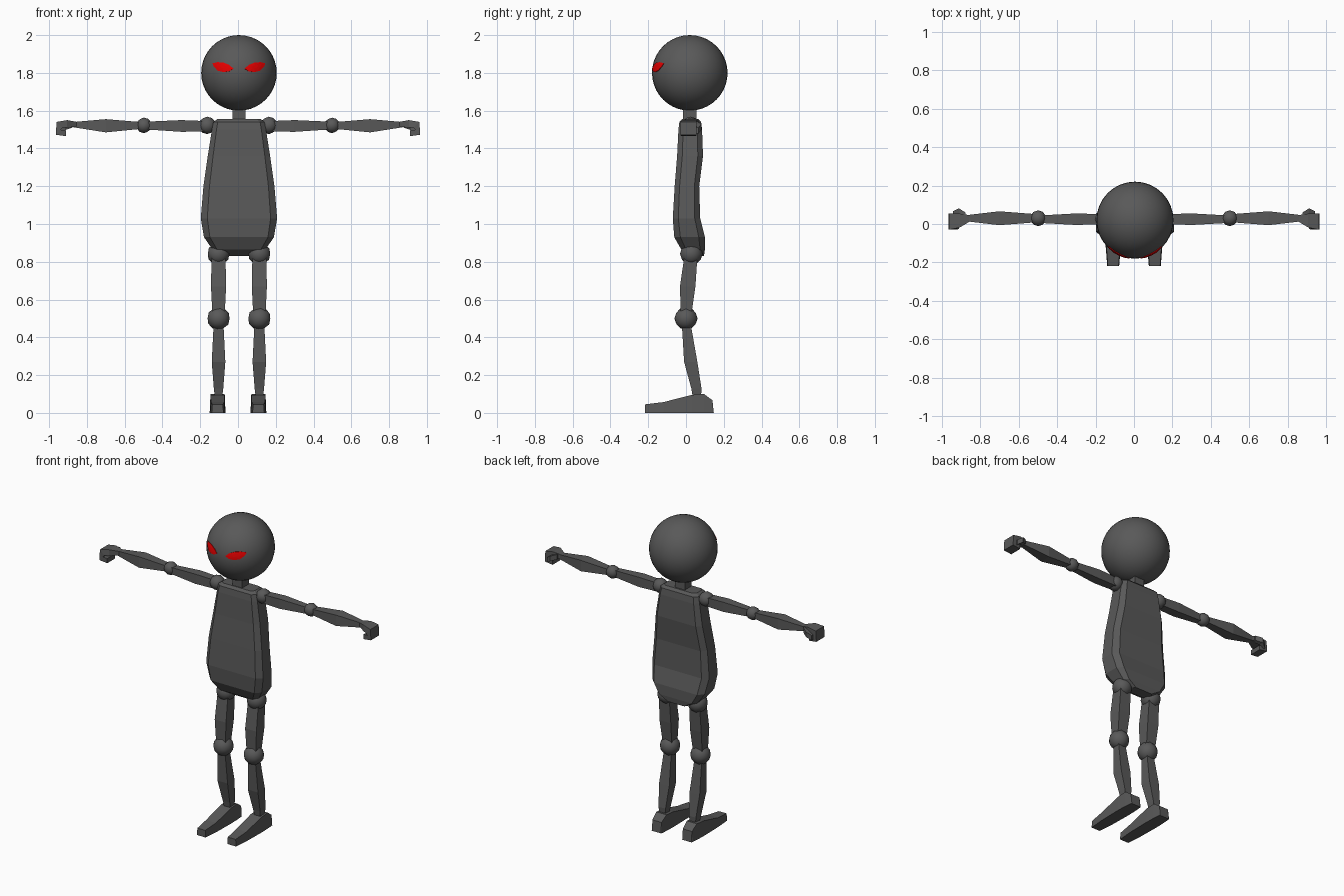
import bpy, bmesh, math
from mathutils import Vector

if "Cube" in bpy.data.objects:
    bpy.data.objects.remove(bpy.data.objects["Cube"])


def material(name, color):
    m = bpy.data.materials.new(name)
    m.diffuse_color = (*color, 1)
    m.use_nodes = True
    m.node_tree.nodes["Principled BSDF"].inputs["Base Color"].default_value = m.diffuse_color
    return m


GREY = material("charcoal grey", (0.1, 0.1, 0.1))
RED = material("eye red", (0.8, 0.0, 0.0))


def finish(name, bm, mat=GREY, smooth=None):
    bmesh.ops.recalc_face_normals(bm, faces=bm.faces)
    mesh = bpy.data.meshes.new(name)
    bm.to_mesh(mesh)
    bm.free()
    mesh.materials.append(mat)
    ob = bpy.data.objects.new(name, mesh)
    bpy.context.collection.objects.link(ob)
    if smooth:
        bpy.ops.object.select_all(action='DESELECT')
        ob.select_set(True)
        bpy.context.view_layer.objects.active = ob
        bpy.ops.object.shade_smooth_by_angle(angle=math.radians(smooth))
    return ob


def loft(name, rings):
    """Skin a list of equal-length point rings and cap both ends."""
    bm = bmesh.new()
    vs = [[bm.verts.new(p) for p in ring] for ring in rings]
    n = len(vs[0])
    for a, b in zip(vs, vs[1:]):
        for i in range(n):
            j = (i + 1) % n
            bm.faces.new((a[i], a[j], b[j], b[i]))
    bm.faces.new(vs[0])
    bm.faces.new(vs[-1])
    return finish(name, bm)


def ball(name, center, r):
    bm = bmesh.new()
    bmesh.ops.create_icosphere(bm, subdivisions=2, radius=r)
    bmesh.ops.translate(bm, vec=center, verts=bm.verts)
    return finish(name, bm, smooth=30)


def rect_z(cx, hx, y0, y1, z):
    return [(cx - hx, y0, z), (cx + hx, y0, z), (cx + hx, y1, z), (cx - hx, y1, z)]


def rect_x(x, y, hy, z0, z1):
    return [(x, y - hy, z0), (x, y + hy, z0), (x, y + hy, z1), (x, y - hy, z1)]


# Head
C = Vector((0.005, 0.02, 1.8))
R = 0.2
bm = bmesh.new()
bmesh.ops.create_uvsphere(bm, u_segments=32, v_segments=20, radius=R)
bmesh.ops.translate(bm, vec=C, verts=bm.verts)
finish("head", bm, smooth=40)

# Neck
loft("neck", [rect_z(0.005, 0.035, -0.015, 0.055, z) for z in (1.53, 1.63)])

# Torso: chamfered cross-sections (z, half width, front y, back y)
rings = []
for z, hw, y0, y1 in [(0.83, 0.07, 0.03, 0.095), (0.865, 0.14, -0.025, 0.1),
                      (0.93, 0.185, -0.062, 0.1), (1.03, 0.202, -0.07, 0.075),
                      (1.2, 0.188, -0.06, 0.07), (1.36, 0.165, -0.047, 0.09),
                      (1.5, 0.143, -0.04, 0.085), (1.54, 0.135, -0.035, 0.08),
                      (1.555, 0.115, -0.02, 0.065)]:
    a, d = hw * 0.83, (y1 - y0) * 0.2
    half = [(a, y0), (hw, y0 + d), (hw, y1 - d), (a, y1)]
    pts = half + [(-x, y) for x, y in reversed(half)]
    rings.append([(x + 0.005, y, z) for x, y in pts])
loft("torso", rings)

for s, side in ((-1, "right"), (1, "left")):
    # Eye: thin slanted almond laid on the head surface
    bm = bmesh.new()
    outline = [(-0.053, -0.012), (-0.03, -0.026), (0.0, -0.03), (0.03, -0.022),
               (0.05, 0.0), (0.056, 0.016), (0.03, 0.022), (0.0, 0.02), (-0.03, 0.008)]
    grid = []
    for k in (1.0, 0.66, 0.33):
        ring = []
        for u, w in outline:
            x, z = s * (0.082 + u * k), 0.034 + w * k
            p = Vector((x, -math.sqrt(R * R - x * x - z * z), z)) * 1.015
            ring.append(bm.verts.new(C + p))
        grid.append(ring)
    n = len(outline)
    for a, b in zip(grid, grid[1:]):
        for i in range(n):
            bm.faces.new((a[i], a[(i + 1) % n], b[(i + 1) % n], b[i]))
    bm.faces.new(grid[-1])
    rim = [bm.verts.new(C + (v.co - C) * 0.97) for v in grid[0]]
    for i in range(n):
        bm.faces.new((grid[0][i], grid[0][(i + 1) % n], rim[(i + 1) % n], rim[i]))
    finish(side + "_eye", bm, RED)

    # Arm
    ball(side + "_shoulder", (s * 0.163, 0.025, 1.522), 0.046)
    ball(side + "_elbow", (s * 0.498, 0.03, 1.522), 0.041)
    loft(side + "_upper_arm", [rect_x(s * x, 0.025, hy, z0, z1) for x, hy, z0, z1 in
                               [(0.17, 0.026, 1.49, 1.545), (0.3, 0.03, 1.488, 1.55),
                                (0.48, 0.02, 1.5, 1.542)]])
    loft(side + "_forearm", [rect_x(s * x, 0.03, hy, z0, z1) for x, hy, z0, z1 in
                             [(0.52, 0.022, 1.503, 1.54), (0.7, 0.036, 1.485, 1.555),
                              (0.87, 0.016, 1.512, 1.54)]])

    # Hand: palm widening to the knuckles, fingers curled under
    path = [(0.85, 1.528, 0.015, 0.012, 0.03), (0.905, 1.53, 0.036, 0.02, 0.018),
            (0.945, 1.525, 0.042, 0.022, 0.013), (0.952, 1.485, 0.042, 0.018, 0.013),
            (0.91, 1.48, 0.04, 0.015, 0.013)]
    dirs = [(1, 0), (1, 0), (0.7, -0.7), (-0.7, -0.7), (-1, 0)]
    rings = []
    for (x, z, hy, t, cy), (dx, dz) in zip(path, dirs):
        nx, nz = -dz * t, dx * t
        rings.append([(s * (x - nx), cy - hy, z - nz), (s * (x - nx), cy + hy, z - nz),
                      (s * (x + nx), cy + hy, z + nz), (s * (x + nx), cy - hy, z + nz)])
    loft(side + "_hand", rings)
    loft(side + "_thumb", [rect_x(s * x, y, h, z - 0.016, z + 0.016) for x, y, h, z in
                           [(0.875, 0.045, 0.014, 1.527), (0.91, 0.066, 0.016, 1.515),
                            (0.94, 0.055, 0.012, 1.495)]])

    # Leg
    cx = 0.005 + s * 0.108
    ball(side + "_hip", (cx, 0.028, 0.842), 0.06)
    ball(side + "_knee", (cx, 0.0, 0.5), 0.061)
    loft(side + "_thigh", [rect_z(cx, hx, y0, y1, z) for z, hx, y0, y1 in
                           [(0.53, 0.033, -0.028, 0.03), (0.67, 0.04, -0.032, 0.05),
                            (0.82, 0.037, -0.01, 0.06)]])
    loft(side + "_shin", [rect_z(cx, hx, y0, y1, z) for z, hx, y0, y1 in
                          [(0.09, 0.02, 0.035, 0.08), (0.13, 0.025, 0.028, 0.082),
                           (0.27, 0.036, -0.01, 0.06), (0.47, 0.026, -0.022, 0.025)]])

    # Foot: wedge sections from toe to heel (y, half width, top z)
    fx = s * 0.108
    loft(side + "_foot", [[(fx - hx, y, 0), (fx + hx, y, 0), (fx + hx * 0.9, y, z),
                           (fx - hx * 0.9, y, z)] for y, hx, z in
                          [(-0.218, 0.031, 0.045), (-0.12, 0.039, 0.057),
                           (0.03, 0.042, 0.095), (0.095, 0.04, 0.1), (0.14, 0.036, 0.067),
                           (0.147, 0.035, 0.0001)]])
